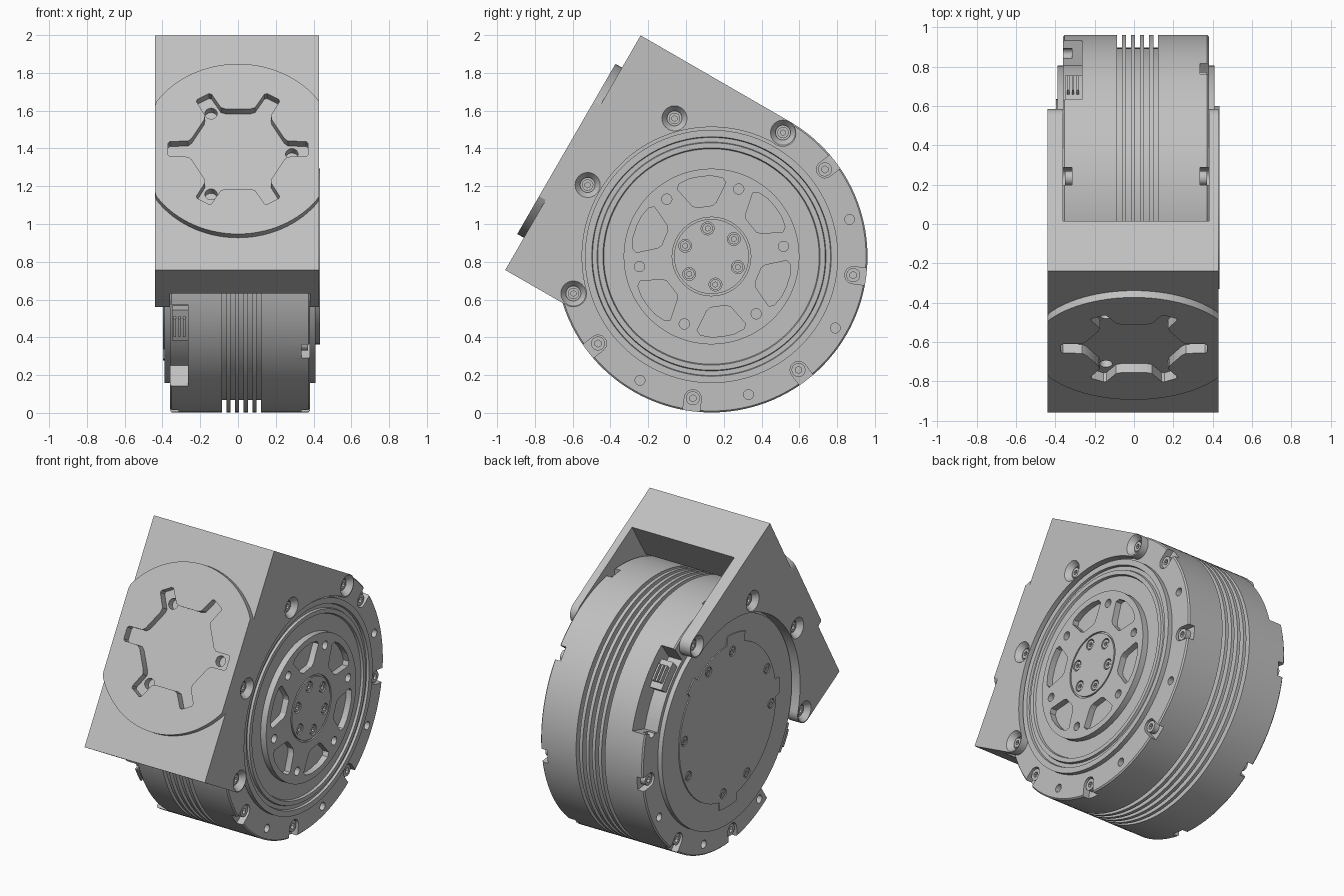
import bpy, bmesh
from math import sin, cos, radians, pi
from mathutils import Matrix

cube = bpy.data.objects.get("Cube")
if cube:
    bpy.data.objects.remove(cube, do_unlink=True)

grey = bpy.data.materials.new("machined_grey")
grey.use_nodes = True
grey.diffuse_color = (0.53, 0.53, 0.53, 1)
grey.node_tree.nodes["Principled BSDF"].inputs["Base Color"].default_value = (0.53, 0.53, 0.53, 1)
parts = []


def finish(name, bm, cutter=False):
    bmesh.ops.remove_doubles(bm, verts=bm.verts, dist=1e-5)
    bmesh.ops.recalc_face_normals(bm, faces=bm.faces)
    mesh = bpy.data.meshes.new(name)
    bm.to_mesh(mesh)
    bm.free()
    obj = bpy.data.objects.new(name, mesh)
    bpy.context.collection.objects.link(obj)
    mesh.materials.append(grey)
    if not cutter:
        parts.append(obj)
    return obj


def prism(name, outlines, d0, d1, ends=None, axis="x", cutter=False):
    """Extrude outlines along an axis; ends gives other outlines for a taper."""
    bm = bmesh.new()

    def vert(p, d):
        return bm.verts.new((d, p[0], p[1]) if axis == "x" else (p[0], d, p[1]))
    for lo, hi in zip(outlines, ends or outlines):
        a = [vert(p, d0) for p in lo]
        b = [vert(p, d1) for p in hi]
        bm.faces.new(a)
        bm.faces.new(b)
        for i in range(len(a)):
            j = (i + 1) % len(a)
            bm.faces.new((a[i], a[j], b[j], b[i]))
    return finish(name, bm, cutter)


def cut(target, *args, **kw):
    cutter = prism("cutter", *args, cutter=True, **kw)
    mod = target.modifiers.new("cut", "BOOLEAN")
    mod.operation, mod.solver, mod.object = "DIFFERENCE", "EXACT", cutter
    bpy.context.view_layer.objects.active = target
    bpy.ops.object.modifier_apply(modifier=mod.name)
    bpy.data.objects.remove(cutter, do_unlink=True)


def polar(r, deg, c=(0, 0)):
    return (c[0] + r * cos(radians(deg)), c[1] + r * sin(radians(deg)))


def arc(r, a0, a1, n, c=(0, 0)):
    return [polar(r, a0 + (a1 - a0) * i / n, c) for i in range(n + 1)]


def circle(r, c=(0, 0), n=24):
    return arc(r, 0, 360 - 360 / n, n - 1, c)


def circles(r, centres, n=24):
    return [circle(r, c, n) for c in centres]


def bolts(name, centres, r, x0, x1):
    """Socket head bolts whose heads face x1."""
    obj = prism(name, circles(r, centres, 20), x0, x1)
    side = 1 if x1 > x0 else -1
    cut(obj, circles(r * 0.5, centres, 6), x1 - side * 0.018, x1 + side * 0.02)


# Motor housing, turned about the x axis, with cooling grooves
R = 0.826
profile = [(0.435, 0), (0.435, 0.198), (0.425, 0.198), (0.425, 0.208), (0.435, 0.208),
           (0.435, 0.465), (0.395, 0.465), (0.395, 0.57), (0.41, 0.575), (0.41, 0.602),
           (0.395, 0.606), (0.395, 0.63), (0.41, 0.634), (0.41, 0.67), (0.38, 0.67),
           (0.38, 0.818), (0.372, R)]
for i in range(5):
    x = 0.11 - 0.046 * i
    profile += [(x + 0.012, R), (x + 0.012, R - 0.065), (x - 0.012, R - 0.065), (x - 0.012, R)]
profile += [(-0.352, R), (-0.36, 0.818), (-0.36, 0.67), (-0.39, 0.67), (-0.39, 0)]
bm = bmesh.new()
vs = [bm.verts.new((x, 0, r)) for x, r in profile]
es = [bm.edges.new(pair) for pair in zip(vs, vs[1:])]
bmesh.ops.spin(bm, geom=vs + es, axis=(1, 0, 0), cent=(0, 0, 0), angle=2 * pi,
               steps=128, use_merge=True)
housing = finish("motor_housing", bm)

# Bolt notches and tapped holes around both flanges
bolt_angles = [67.5 + 45 * k for k in range(8)]


def notch(a):
    pts = [(0.88, -0.045), (0.88, 0.045)] + arc(0.045, 90, 270, 10, (0.757, 0))
    c, s = cos(radians(a)), sin(radians(a))
    return [(p[0] * c - p[1] * s, p[0] * s + p[1] * c) for p in pts]


for x0, x1, skip in ((0.335, 0.5, ()), (-0.315, -0.5, (67.5, 247.5))):
    angles = [a for a in bolt_angles if a not in skip]
    cut(housing, [notch(a) for a in angles], x0, x1)
    side = 1 if x1 > 0 else -1
    bolts("flange_bolts", [polar(0.757, a) for a in angles], 0.037, x0 - side * 0.01, x0 + side * 0.035)
    tapped = [polar(0.757, a) for a in (45, 0, -45, -90)]
    cut(housing, circles(0.026, tapped), x0, x1)

# Output rotor: windows, holes and hub bolts
corners = [(0.27, -9), (0.288, -13), (0.40, -19), (0.42, -16), (0.427, -8), (0.427, 0)]
corners += [(r, -a) for r, a in reversed(corners[:-1])]
cut(housing, [[polar(r, a + 8 + 60 * k) for r, a in corners] for k in range(6)], 0.395, 0.5)
cut(housing, circles(0.027, [polar(0.385, 38 + 60 * k) for k in range(6)]), 0.4, 0.5)
hub = [polar(0.15, 8 + 60 * k) for k in range(6)]
cut(housing, circles(0.034, hub), 0.415, 0.5)
bolts("hub_bolts", hub, 0.028, 0.41, 0.432)

# Cable recesses on the rear flange, each with a connector
for a0, a1 in ((45, 83), (228, 266)):
    cut(housing, [arc(0.9, a0, a1, 12) + arc(0.695, a1, a0, 12)], -0.265, -0.5)
    mid = (a0 + a1) / 2 + (8 if a0 < 90 else -8)
    prism("connector", [arc(0.755, mid - 7, mid + 7, 4) + arc(0.69, mid + 7, mid - 7, 4)], -0.35, -0.26)
    for x in (-0.335, -0.31, -0.285):
        prism("connector_pin", [arc(0.785, mid - 4, mid + 4, 3) + arc(0.75, mid + 4, mid - 4, 3)],
              x - 0.006, x + 0.006)

# Rear cover with locating tabs and screws
outline = []
for a, b, r in ((0, 70, 0.5), (70, 82, 0.54), (82, 120, 0.5), (120, 140, 0.56), (140, 200, 0.5),
                (200, 212, 0.54), (212, 290, 0.5), (290, 310, 0.55), (310, 358, 0.5)):
    outline += arc(r, a, b - 1, 12)
cover = prism("rear_cover", [outline], -0.385, -0.397)
screws = [polar(0.45, a + d) for a in (20, 110, 200, 290) for d in (-16, 16)]
cut(cover, circles(0.032, screws), -0.391, -0.42)
bolts("cover_screws", screws, 0.024, -0.38, -0.396)

# Mounting bracket: front block with two side plates ending in round bosses
top_boss, low_boss = (0, 0.754), polar(0.757, 225)
side_outline = [(-0.91, -0.608), (-0.91, R)] + arc(0.072, 90, -90, 14, top_boss)
side_outline += arc(0.685, 92, 223, 60) + arc(0.072, 45, -90, 12, low_boss)
bracket = prism("mounting_bracket", [side_outline], -0.44, 0.43)
cut(bracket, [circle(0.835, n=128)], -0.36, 0.38)
cut(bracket, [[(-0.61, 1), (-0.67, -1), (0.9, -1), (0.9, 1)]], -0.36, 0.38)

# Countersunk bracket bolts on both sides
holes = [polar(0.757, a) for a in (90, 135, 180, 225)]
for face, side in ((0.43, 1), (-0.44, -1)):
    cut(bracket, circles(0.068, holes), face + side * 0.002, face - side * 0.035,
        ends=circles(0.04, holes))
    cut(bracket, circles(0.038, holes), face + side * 0.02, face - side * 0.045)
    bolts("bracket_bolts", holes, 0.03, face - side * 0.06, face - side * 0.028)

# Round front pad trimmed to the block's width
mid_z = 0.109
pad_outline = [(max(-0.44, min(0.43, x)), z) for x, z in circle(0.52, (0, mid_z), 96)]
pad = prism("front_pad", [pad_outline], -0.95, -0.91, axis="y")

# Six-armed coupling pocket with dowel holes
star = []
for k in range(6):
    c, s = cos(k * pi / 3), sin(k * pi / 3)
    for r, w in ((0.245, -0.065), (0.265, -0.048), (0.36, -0.046), (0.37, -0.036),
                 (0.37, 0.036), (0.36, 0.046), (0.265, 0.048), (0.245, 0.065)):
        star.append((r * c - w * s, mid_z + r * s + w * c))
dowels = circles(0.033, [polar(0.285, a, (0, mid_z)) for a in (0, 120, 240)])
for obj in (pad, bracket):
    cut(obj, [star], -1, -0.897, axis="y")
cut(bracket, dowels, -1, -0.85, axis="y")

# Tilt the assembly into place and shade it
place = Matrix.Translation((0, 0.135, 0.828)) @ Matrix.Rotation(radians(-30), 4, "X")
bpy.ops.object.select_all(action="DESELECT")
for obj in parts:
    obj.data.transform(place)
    obj.select_set(True)
bpy.context.view_layer.objects.active = housing
bpy.ops.object.shade_smooth_by_angle(angle=radians(25))
